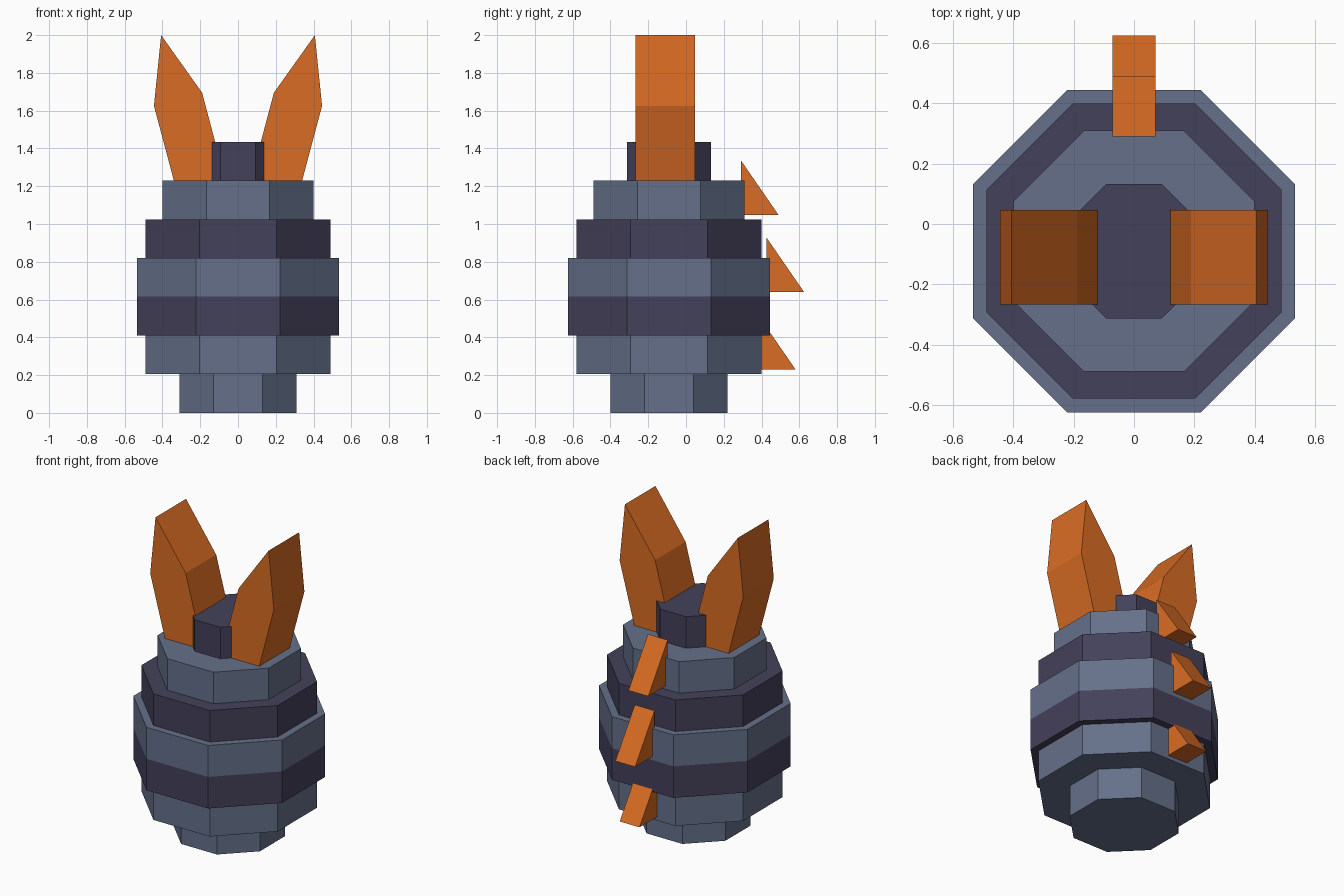
import bpy, math

if "Cube" in bpy.data.objects:
    bpy.data.objects.remove(bpy.data.objects["Cube"])

CY = -0.09      # centre of the body in y
H = 0.205       # tier height


def material(name, rgb):
    m = bpy.data.materials.new(name)
    lin = [((c / 255 + 0.055) / 1.055) ** 2.4 for c in rgb]
    m.diffuse_color = (*lin, 1)
    m.use_nodes = True
    m.node_tree.nodes["Principled BSDF"].inputs["Base Color"].default_value = m.diffuse_color
    return m


slate = material("slate blue", (101, 112, 138))
dark = material("dark violet", (68, 65, 90))
orange = material("orange", (217, 108, 36))


def prism(name, outline, place, a, b, mat):
    """Extrude a 2D outline from a to b; place maps (u, v, depth) to xyz."""
    n = len(outline)
    verts = [place(u, v, d) for d in (a, b) for u, v in outline]
    faces = [tuple(range(n))[::-1], tuple(range(n, 2 * n))]
    faces += [(i, (i + 1) % n, n + (i + 1) % n, n + i) for i in range(n)]
    me = bpy.data.meshes.new(name)
    me.from_pydata(verts, [], faces)
    me.materials.append(mat)
    ob = bpy.data.objects.new(name, me)
    bpy.context.collection.objects.link(ob)
    # make all normals point outward
    import bmesh
    bm = bmesh.new()
    bm.from_mesh(me)
    bmesh.ops.recalc_face_normals(bm, faces=bm.faces)
    bm.to_mesh(me)
    bm.free()
    return ob


# stacked octagonal body tiers: half width across flats, colour
tiers = [(0.311, slate), (0.49, slate), (0.535, dark), (0.535, slate),
         (0.49, dark), (0.40, slate), (0.223, dark)]
for i, (r, mat) in enumerate(tiers):
    R = r / math.cos(math.pi / 8)
    ring = [(R * math.cos((k + 0.5) * math.pi / 4),
             CY + R * math.sin((k + 0.5) * math.pi / 4)) for k in range(8)]
    prism(f"body_tier_{i + 1}", ring, lambda u, v, d: (u, v, d),
          i * H, (i + 1) * H, mat)

# ears, mirrored left and right
ear = [(0.337, 1.22), (0.445, 1.625), (0.407, 2.0), (0.19, 1.695),
       (0.117, 1.42), (0.14, 1.22)]
for side, s in (("right", 1), ("left", -1)):
    prism(f"{side}_ear", ear, lambda u, v, d: (s * u, d, v),
          -0.267, 0.047, orange)

# wedge spikes down the back: inner y, base z
for i, (y, z) in enumerate([(0.38, 0.23), (0.425, 0.64), (0.29, 1.048)]):
    tri = [(y, z), (y + 0.2, z), (y, z + 0.29)]
    prism(f"back_spike_{i + 1}", tri, lambda u, v, d: (d, u, v),
          -0.071, 0.071, orange)
